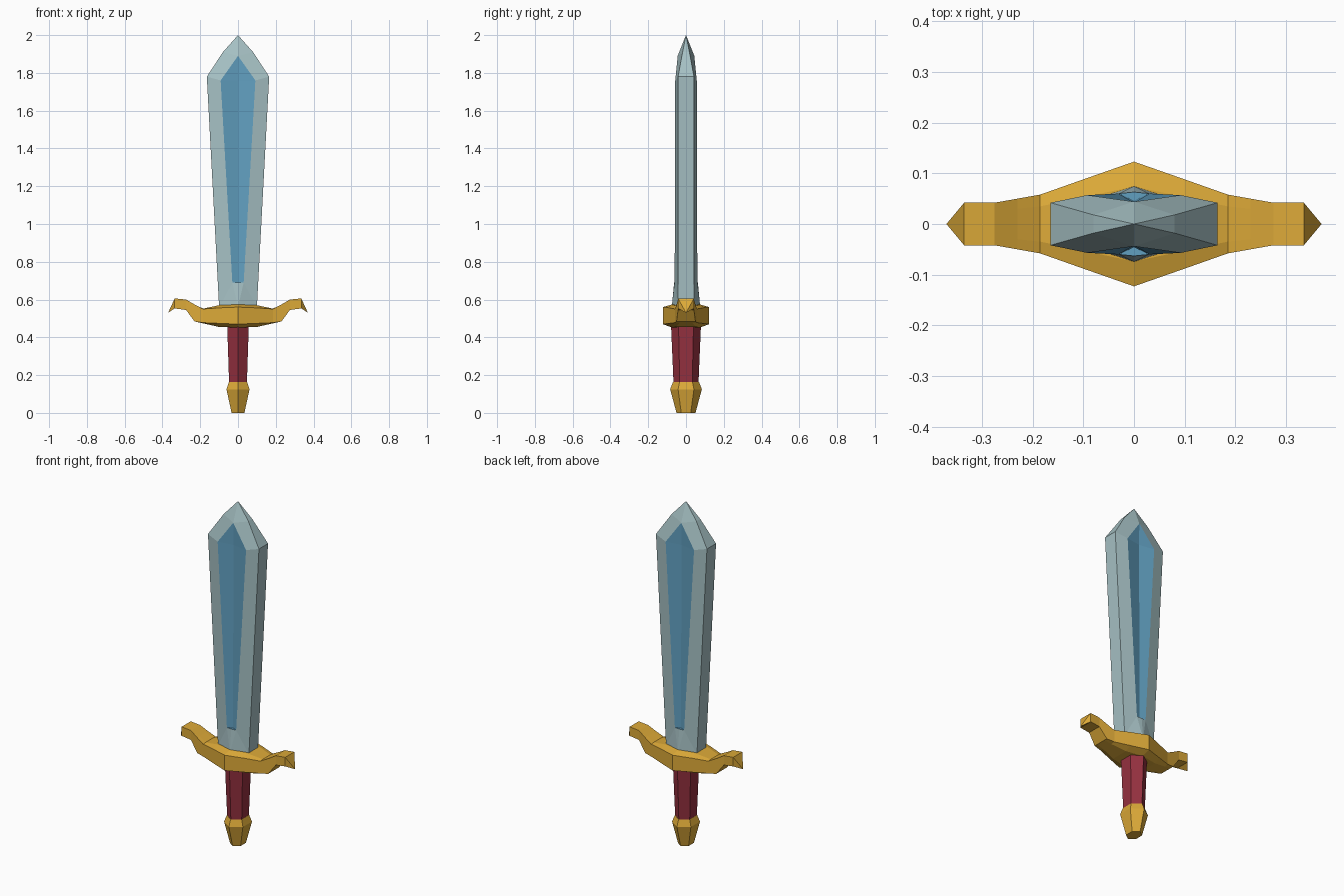
import bpy, bmesh

if "Cube" in bpy.data.objects:
    bpy.data.objects.remove(bpy.data.objects["Cube"])


def material(name, rgb):
    m = bpy.data.materials.new(name)
    m.diffuse_color = (*rgb, 1)
    m.use_nodes = True
    m.node_tree.nodes["Principled BSDF"].inputs["Base Color"].default_value = m.diffuse_color
    return m


steel = material("steel", (0.38, 0.53, 0.55))
blue = material("blue_steel", (0.12, 0.35, 0.53))
gold = material("gold", (0.72, 0.40, 0.04))
red = material("red_grip", (0.30, 0.03, 0.05))


def finish(name, bm, mats):
    bmesh.ops.remove_doubles(bm, verts=bm.verts, dist=1e-4)
    bmesh.ops.recalc_face_normals(bm, faces=bm.faces)
    me = bpy.data.meshes.new(name)
    bm.to_mesh(me)
    bm.free()
    for m in mats:
        me.materials.append(m)
    ob = bpy.data.objects.new(name, me)
    bpy.context.collection.objects.link(ob)
    return ob


def mirrored(name, faces, mats):
    """Mirror one quarter (x >= 0, y >= 0) into all four; faces = (points, slot)."""
    bm = bmesh.new()
    for sx in (1, -1):
        for sy in (1, -1):
            for pts, slot in faces:
                f = bm.faces.new([bm.verts.new((x * sx, y * sy, z)) for x, y, z in pts])
                f.material_index = slot
    return finish(name, bm, mats)


def hex_loft(name, rings, mat):
    """Stack of stretched hexagons; rings = (z, half width x, half depth y)."""
    bm = bmesh.new()
    loops = []
    for z, w, d in rings:
        hexagon = [(0, -d), (w, -d / 2), (w, d / 2), (0, d), (-w, d / 2), (-w, -d / 2)]
        loops.append([bm.verts.new((x, y, z)) for x, y in hexagon])
    for a, b in zip(loops, loops[1:]):
        for i in range(6):
            j = (i + 1) % 6
            bm.faces.new((a[i], a[j], b[j], b[i]))
    bm.faces.new(loops[0][::-1])
    bm.faces.new(loops[-1])
    return finish(name, bm, [mat])


# Blade: edge, ridge and fuller points of one quarter
e0, e1, s, tip = (0.10, 0.042, 0.56), (0.165, 0.042, 1.78), (0.08, 0.018, 1.91), (0, 0, 2.0)
c0, r0, r1, apex = (0, 0.075, 0.56), (0.03, 0.060, 0.69), (0.092, 0.057, 1.76), (0, 0.044, 1.89)
cr, g0, g1 = (0, 0.063, 0.69), (0, 0.046, 0.69), (0, 0.042, 1.76)


def mid(p):
    return (p[0], 0, p[2])


mirrored("blade", [
    ((e0, e1, r1, r0), 0), ((e0, r0, c0), 0), ((c0, r0, cr), 0),
    ((e1, s, apex, r1), 0), ((s, tip, apex), 0),
    ((e0, mid(e0), mid(e1), e1), 0), ((e1, mid(e1), mid(s), s), 0), ((s, mid(s), tip), 0),
    ((c0, e0, mid(e0), mid(c0)), 0),
    ((r0, r1, g1, g0), 1), ((r1, apex, g1), 1), ((cr, r0, g0), 1),
], [steel, blue])

# Crossguard: sections along x = (x, half depth, bottom, side low, side high, top)
sections = [
    (0.0, 0.123, 0.452, 0.470, 0.560, 0.574),
    (0.10, 0.088, 0.455, 0.474, 0.556, 0.570),
    (0.185, 0.058, 0.474, 0.478, 0.550, 0.552),
    (0.23, 0.050, 0.484, 0.484, 0.574, 0.574),
    (0.275, 0.042, 0.545, 0.545, 0.600, 0.600),
    (0.335, 0.042, 0.553, 0.553, 0.606, 0.606),
]
loops = [[(x, 0, zb), (x, d * 0.6, zb), (x, d, zl), (x, d, zh), (x, d * 0.6, zt), (x, 0, zt)]
         for x, d, zb, zl, zh, zt in sections]
guard = [((a[i], a[i + 1], b[i + 1], b[i]), 0)
         for a, b in zip(loops, loops[1:]) for i in range(5)]
end = (0.37, 0, 0.53)
guard += [((loops[-1][i], loops[-1][i + 1], end), 0) for i in (0, 1, 2, 3, 4)]
mirrored("crossguard", guard, [gold])

# Grip and pommel
hex_loft("grip", [(0.155, 0.047, 0.066), (0.46, 0.057, 0.079)], red)
hex_loft("pommel", [(0, 0.034, 0.050), (0.125, 0.061, 0.084), (0.163, 0.048, 0.069)], gold)
